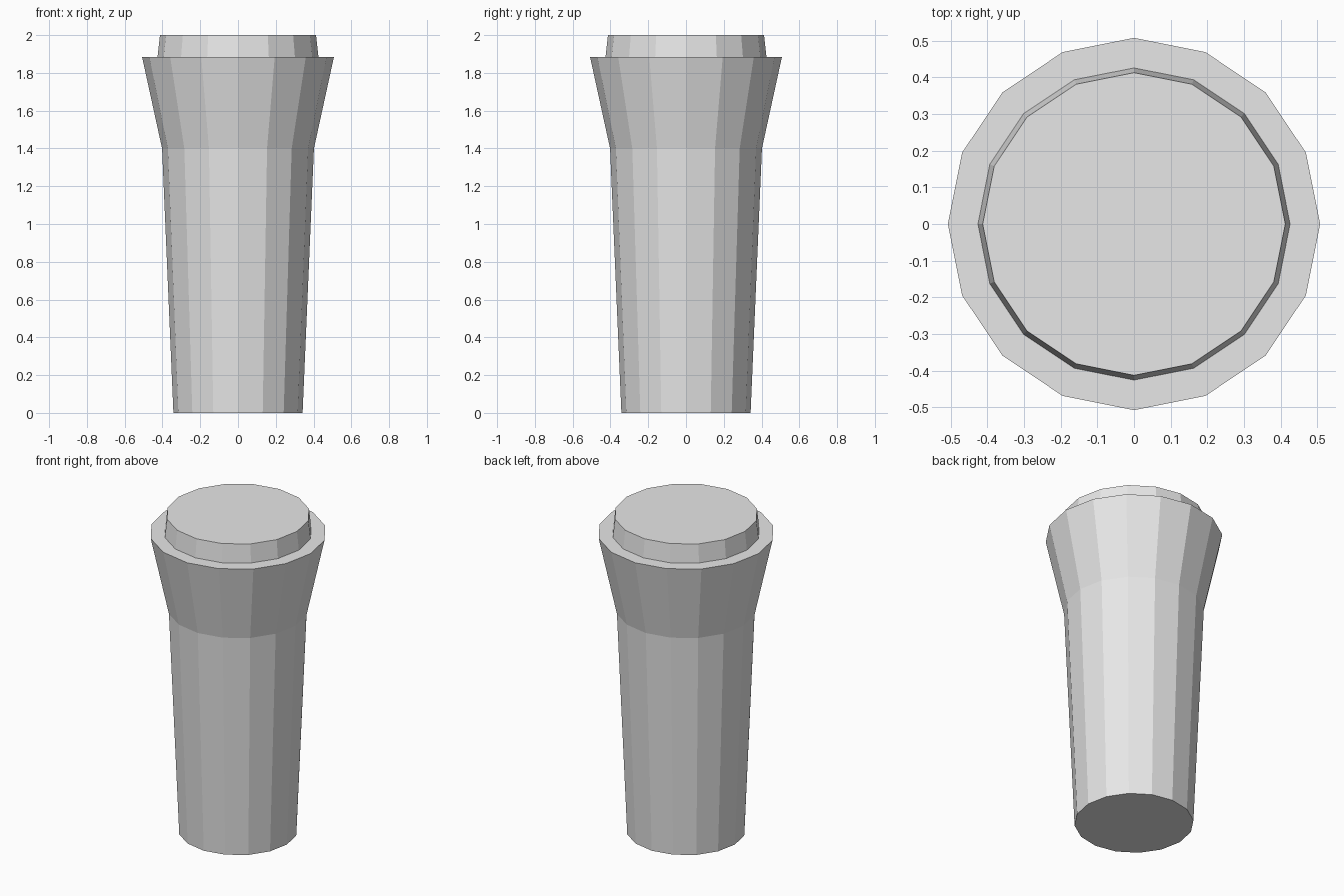
import bpy
import bmesh
import math

if "Cube" in bpy.data.objects:
    bpy.data.objects.remove(bpy.data.objects["Cube"])

SIDES = 16

grey = bpy.data.materials.new("light_grey")
grey.diffuse_color = (0.8, 0.8, 0.8, 1.0)
grey.use_nodes = True
grey.node_tree.nodes["Principled BSDF"].inputs["Base Color"].default_value = grey.diffuse_color


def lathe(name, profile):
    """Faceted solid of revolution from (radius, height) points, capped at both ends."""
    bm = bmesh.new()
    rings = []
    for r, z in profile:
        rings.append([bm.verts.new((r * math.cos(2 * math.pi * i / SIDES),
                                    r * math.sin(2 * math.pi * i / SIDES), z))
                      for i in range(SIDES)])
    for low, high in zip(rings, rings[1:]):
        for i in range(SIDES):
            j = (i + 1) % SIDES
            bm.faces.new((low[i], low[j], high[j], high[i]))
    bm.faces.new(rings[0][::-1])
    bm.faces.new(rings[-1])
    bmesh.ops.recalc_face_normals(bm, faces=bm.faces)
    mesh = bpy.data.meshes.new(name)
    bm.to_mesh(mesh)
    bm.free()
    mesh.materials.append(grey)
    obj = bpy.data.objects.new(name, mesh)
    bpy.context.collection.objects.link(obj)
    return obj


# Tapered shaft, flared collar, flat ledge and raised cap in one closed shell
lathe("flared_column", [
    (0.342, 0.0),    # foot
    (0.402, 1.40),   # top of shaft
    (0.508, 1.885),  # collar rim
    (0.426, 1.885),  # inner edge of ledge
    (0.413, 2.0),    # cap top
])
